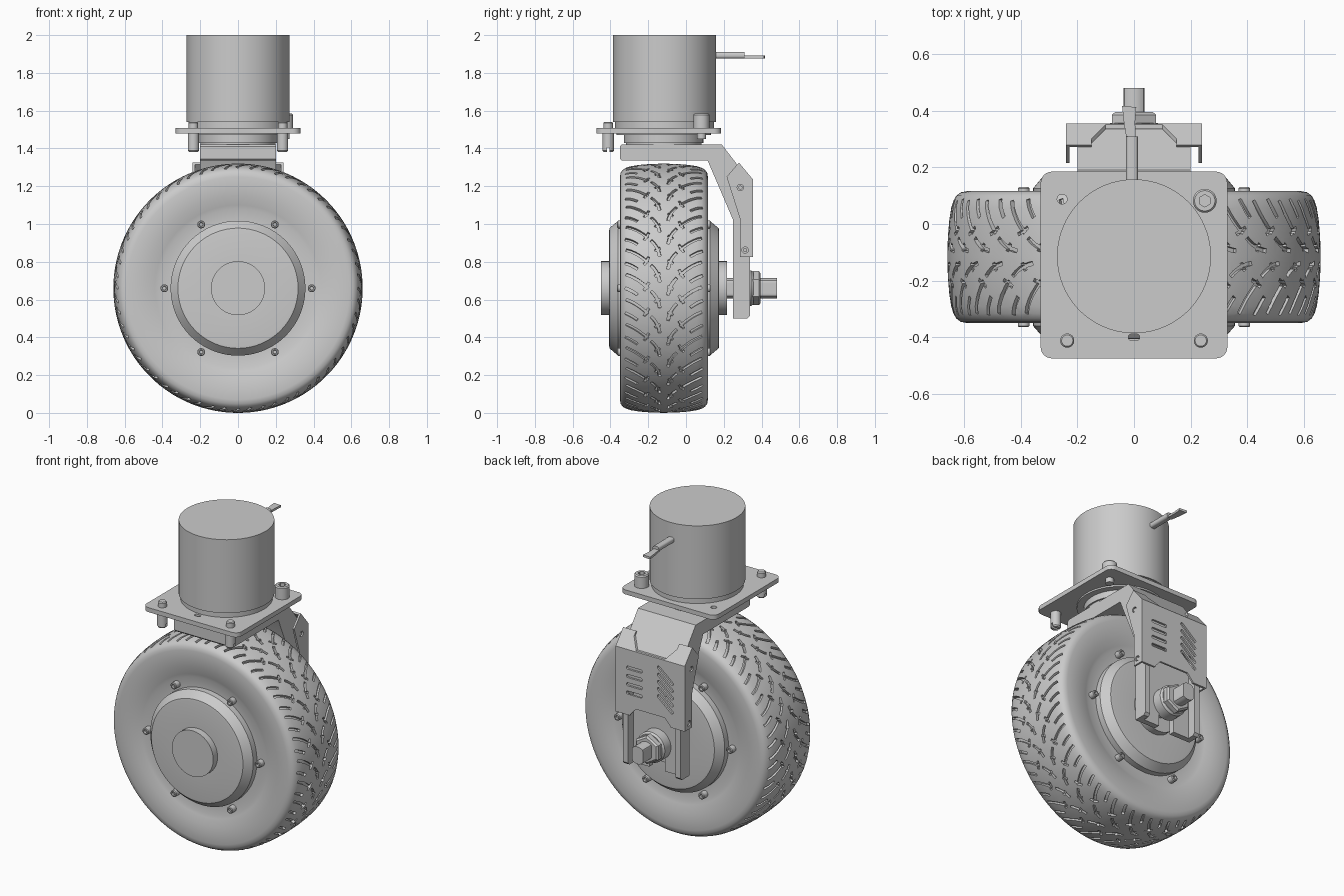
import bpy, bmesh
from math import sin, cos, pi, radians
from mathutils import Vector

if "Cube" in bpy.data.objects:
    bpy.data.objects.remove(bpy.data.objects["Cube"])

ZC, YC, RT = 0.66, -0.117, 0.66      # wheel centre height, wheel centre depth, tyre radius


def finish(name, bm, smooth=True):
    bmesh.ops.recalc_face_normals(bm, faces=bm.faces)
    me = bpy.data.meshes.new(name)
    bm.to_mesh(me)
    bm.free()
    ob = bpy.data.objects.new(name, me)
    bpy.context.collection.objects.link(ob)
    if smooth:
        shade(ob)
    return ob


def activate(ob):
    bpy.ops.object.select_all(action='DESELECT')
    ob.select_set(True)
    bpy.context.view_layer.objects.active = ob


def shade(ob):
    activate(ob)
    bpy.ops.object.shade_smooth_by_angle(angle=radians(30))


def loft(bm, rings):
    """Skin equal closed loops and cap both ends."""
    loops = [[bm.verts.new(p) for p in ring] for ring in rings]
    n = len(loops[0])
    for a, b in zip(loops, loops[1:]):
        for i in range(n):
            bm.faces.new((a[i], a[(i + 1) % n], b[(i + 1) % n], b[i]))
    bm.faces.new(loops[0])
    bm.faces.new(loops[-1])


def lathe(name, profile, axis, c0, c1, segs=48):
    """Revolve (radius, position) pairs about the y or z axis through c0, c1."""
    rings = []
    for r, h in profile:
        ring = []
        for i in range(segs):
            a = 2 * pi * (i + 0.5) / segs
            p, q = c0 + r * cos(a), c1 + r * sin(a)
            ring.append((p, h, q) if axis == 'y' else (p, q, h))
        rings.append(ring)
    bm = bmesh.new()
    loft(bm, rings)
    return finish(name, bm)


def prism(name, pts, axis, lo, hi):
    place = {'x': lambda p, h: (h, p[0], p[1]),
             'y': lambda p, h: (p[0], h, p[1]),
             'z': lambda p, h: (p[0], p[1], h)}[axis]
    bm = bmesh.new()
    loft(bm, [[place(p, h) for p in pts] for h in (lo, hi)])
    return finish(name, bm)


def rounded(x0, y0, x1, y1, r, n=6):
    pts = []
    for cx, cy, q in ((x1 - r, y1 - r, 0), (x0 + r, y1 - r, 1), (x0 + r, y0 + r, 2), (x1 - r, y0 + r, 3)):
        for i in range(n + 1):
            a = (q + i / n) * pi / 2
            pts.append((cx + r * cos(a), cy + r * sin(a)))
    return pts


def rect(x0, y0, x1, y1):
    return [(x0, y0), (x1, y0), (x1, y1), (x0, y1)]


def stadium(cx, cy, length, width, ang):
    c, s = cos(ang), sin(ang)
    w = width / 2
    return [(cx + x * c - y * s, cy + x * s + y * c)
            for x, y in rounded(-length / 2, -w, length / 2, w, w * 0.98)]


def cut(ob, *cutters):
    for c in cutters:
        m = ob.modifiers.new("cut", 'BOOLEAN')
        m.operation, m.solver, m.object = 'DIFFERENCE', 'MANIFOLD', c
        activate(ob)
        bpy.ops.object.modifier_apply(modifier=m.name)
        bpy.data.objects.remove(c)
    shade(ob)


# Tyre: revolved half profile, mirrored across its mid plane
half = [(.36, .205), (.42, .209), (.44, .215), (.49, .228), (.54, .233), (.59, .233), (.612, .229),
        (.628, .217), (.638, .2), (.646, .175), (.653, .13), (.658, .07)]
profile = [(r, YC - u) for r, u in half] + [(RT, YC)] + [(r, YC + u) for r, u in reversed(half)]
tyre = lathe("tyre", profile, 'y', 0, ZC, 144)


def crown(u):
    pts = [(0, RT)] + [(b, a) for a, b in reversed(half)]
    for (u0, r0), (u1, r1) in zip(pts, pts[1:]):
        if u0 <= abs(u) <= u1:
            return r0 + (r1 - r0) * (abs(u) - u0) / max(u1 - u0, 1e-6)
    return .6


# Tread grooves: curved strokes (axial, circumferential) repeated around the tyre
def grooves(strokes, width, count=30):
    bm = bmesh.new()
    for k in range(count):
        for stroke in strokes:
            for side in (-1, 1):
                p0, p1, p2 = (Vector((side * u, t + (.069 if side > 0 else 0))) for u, t in stroke)
                rings = []
                for i in range(6):
                    f = i / 5
                    p = p0 * (1 - f) ** 2 + p1 * 2 * f * (1 - f) + p2 * f * f
                    d = ((p1 - p0) * (1 - f) + (p2 - p1) * f).normalized()
                    n = Vector((-d.y, d.x)) * width / 2
                    ring = []
                    for e, dr in ((-1, -.016), (1, -.016), (1, .03), (-1, .03)):
                        q = p + n * e
                        a = q.y / RT + 2 * pi * k / count
                        r = crown(p.x) + dr
                        ring.append((r * cos(a), YC + q.x, ZC + r * sin(a)))
                    rings.append(ring)
                loft(bm, rings)
    return finish("groove_cutter", bm, False)


cut(tyre,
    grooves([((-.0 + .2, .075), (.14, .055), (.085, .0)),
             ((.205, .0), (.175, -.01), (.14, -.035)),
             ((.068, -.015), (.03, -.05), (.022, -.105))], .015),
    grooves([((.105, -.012), (.092, .008), (.08, .03)),
             ((.048, -.075), (.035, -.065), (.02, -.06))], .013))

# Hub motor with stepped caps
lathe("hub", [(.143, -.45), (.143, -.407), (.305, -.407), (.318, -.405), (.357, -.36), (.357, .126),
              (.318, .173), (.305, .175), (.143, .175), (.143, .217)], 'y', 0, ZC, 96)

# Rim screws on both faces
for face, s in (("front", -1), ("back", 1)):
    for i in range(6):
        a = i * pi / 3
        y = YC + s * .2
        lathe(f"{face}_rim_screw", [(.021, y), (.021, y + s * .043), (.017, y + s * .047),
                                    (.011, y + s * .047), (.009, y + s * .036)],
              'y', .39 * cos(a), ZC + .39 * sin(a), 16)

# Axle with two flats, hex nut and washer
flat = [(max(-.037, min(.037, .054 * cos(a))), ZC + .054 * sin(a))
        for a in ((i + .5) * pi / 16 for i in range(32))]
prism("axle", flat, 'y', .2, .481)
lathe("axle_washer", [(.095, .275), (.095, .345), (.085, .357)], 'y', 0, ZC)
lathe("axle_nut", [(.086, .35), (.09, .355), (.09, .386), (.078, .395)], 'y', 0, ZC, 6)

# Fork: bent arm, recessed between side ribs, with an open axle slot
fork = prism("fork", [(-.35, 1.345), (-.35, 1.41), (-.34, 1.42), (.19, 1.42), (.34, 1.225), (.34, .515),
                      (.325, .5), (.25, .5), (.25, 1.02), (.115, 1.335), (-.34, 1.335)], 'x', -.2, .2)
cut(fork,
    prism("recess", rounded(-.165, .4, .165, 1.0, .03), 'y', .285, .4),
    prism("slot", rounded(-.055, .4, .055, .715, .05), 'y', .2, .4))

# Vented cover shell around the fork bend
cover = prism("fork_cover", [(.355, .825), (.355, 1.235), (.28, 1.325), (.215, 1.25), (.285, 1.03),
                             (.285, .825)], 'x', -.24, .24)
cut(cover,
    prism("inside", [(.343, .8), (.343, 1.231), (.24, 1.355), (.1, 1.355), (.1, .8)], 'x', -.228, .228),
    prism("top_notch", [(-.15, 1.4), (-.15, 1.3), (-.1, 1.24), (.1, 1.24), (.15, 1.3), (.15, 1.4)],
          'y', .15, .45),
    prism("low_notch", [(-.14, .8), (-.14, .83), (-.1, .875), (.1, .875), (.14, .83), (.14, .8)],
          'y', .15, .45))
for i in range(4):
    cut(cover, prism("vent", stadium(.11, .965 + i * .052, .11, .02, 0), 'y', .33, .4))
for i in range(5):
    cut(cover, prism("vent", stadium(-.105, .96 + i * .045, .14, .02, radians(40)), 'y', .33, .4))
for y, z in ((.288, 1.193), (.313, .862)):
    cut(cover, prism("side_hole", stadium(y, z, .034, .032, 0), 'x', -.3, .3))
    for s in (-1, 1):
        prism("cover_screw", stadium(y, z, .022, .02, 0), 'x', s * .19, s * .236)

# Steering motor, its neck and the swivel bearing
lathe("steering_motor", [(.262, 1.5), (.262, 1.54), (.272, 1.54), (.272, 2.0)], 'z', 0, -.114, 96)
lathe("swivel_bearing", [(.2, 1.41), (.2, 1.43), (.21, 1.43), (.21, 1.47), (.25, 1.47), (.25, 1.49)],
      'z', 0, -.118, 64)

# Mounting plate with a spare hole and a small slot
plate = prism("mounting_plate", rounded(-.33, -.475, .33, .185, .04), 'z', 1.48, 1.508)
cut(plate,
    prism("hole", stadium(-.254, .088, .035, .034, 0), 'z', 1.4, 1.6),
    prism("slot", stadium(0, -.4, .04, .022, 0), 'z', 1.4, 1.6))

# Split-tip pins at the front corners
for side, s in (("left", -1), ("right", 1)):
    pin = lathe(f"{side}_pin", [(.024, 1.38), (.03, 1.388), (.03, 1.485), (.025, 1.485), (.025, 1.535),
                                (.02, 1.541)], 'z', s * .236, -.412, 24)
    cut(pin, prism("split", rect(s * .236 - .05, -.419, s * .236 + .05, -.405), 'z', 1.3, 1.405))

# Socket-head bolt at the back right corner
bolt = lathe("socket_bolt", [(.024, 1.45), (.024, 1.5), (.042, 1.5), (.042, 1.578), (.036, 1.585)],
             'z', .25, .082, 32)
cut(bolt, lathe("socket", [(.022, 1.55), (.022, 1.65)], 'z', .25, .082, 6))

# Motor cable: sleeve and flat leads
prism("cable_sleeve", rounded(-.028, 1.876, .014, 1.91, .014), 'y', .13, .31)
prism("cable_lead", [(-.026, .3), (.006, .3), (.004, .36), (.008, .413), (-.042, .417), (-.036, .36)],
      'z', 1.877, 1.891)
